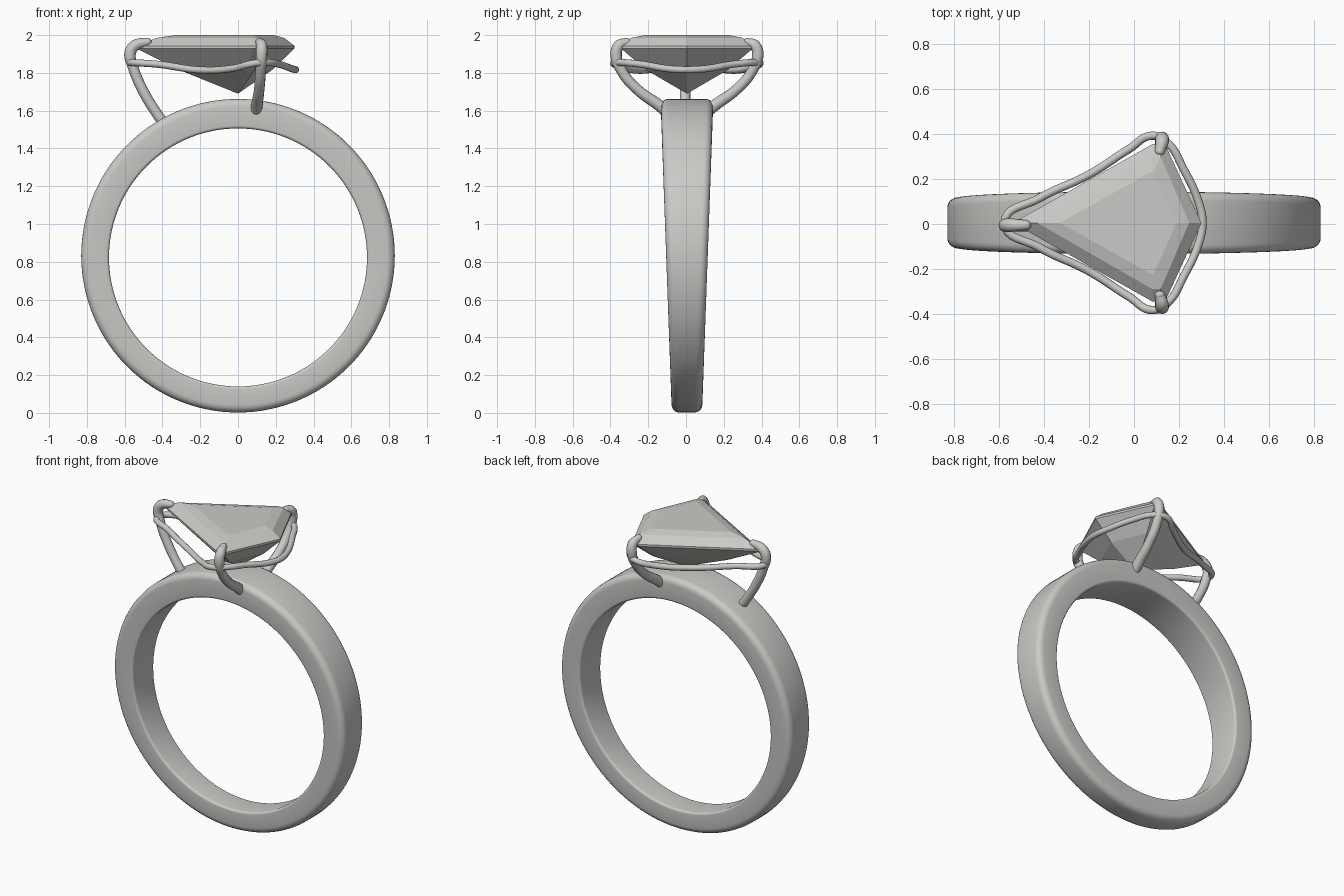
import bpy, bmesh
from math import sin, cos, pi

cube = bpy.data.objects.get("Cube")
if cube:
    bpy.data.objects.remove(cube, do_unlink=True)

MID_Y = 0.005  # plane of symmetry

metal = bpy.data.materials.new("pale_grey")
metal.use_nodes = True
GREY = (0.6, 0.59, 0.57, 1)
metal.diffuse_color = GREY
metal.node_tree.nodes["Principled BSDF"].inputs["Base Color"].default_value = GREY


def activate(obj):
    bpy.ops.object.select_all(action='DESELECT')
    obj.select_set(True)
    bpy.context.view_layer.objects.active = obj


def add_mesh(name, bm, smooth):
    bmesh.ops.recalc_face_normals(bm, faces=bm.faces)
    mesh = bpy.data.meshes.new(name)
    bm.to_mesh(mesh)
    bm.free()
    obj = bpy.data.objects.new(name, mesh)
    bpy.context.collection.objects.link(obj)
    mesh.materials.append(metal)
    if smooth:
        activate(obj)
        bpy.ops.object.shade_smooth_by_angle(angle=pi / 4)
    return obj


def bridge(bm, a, b):
    n = len(a)
    for i in range(n):
        bm.faces.new((a[i], a[(i + 1) % n], b[(i + 1) % n], b[i]))


def tube(name, points, radius, cyclic=False):
    """Smooth round wire; each point is x, y, z, relative thickness."""
    curve = bpy.data.curves.new(name, 'CURVE')
    curve.dimensions = '3D'
    curve.bevel_depth = radius
    curve.bevel_resolution = 4
    curve.resolution_u = 8
    curve.use_fill_caps = True
    spline = curve.splines.new('BEZIER')
    spline.bezier_points.add(len(points) - 1)
    spline.use_cyclic_u = cyclic
    for bp, (x, y, z, w) in zip(spline.bezier_points, points):
        bp.co = (x, y + MID_Y, z)
        bp.radius = w
        bp.handle_left_type = bp.handle_right_type = 'AUTO'
    obj = bpy.data.objects.new(name, curve)
    bpy.context.collection.objects.link(obj)
    curve.materials.append(metal)
    activate(obj)
    bpy.ops.object.convert(target='MESH')
    bpy.ops.object.shade_smooth_by_angle(angle=pi / 3)


def ball(name, x, y, z, radius):
    bm = bmesh.new()
    bmesh.ops.create_uvsphere(bm, u_segments=16, v_segments=10, radius=radius)
    bmesh.ops.translate(bm, verts=bm.verts, vec=(x, y + MID_Y, z))
    add_mesh(name, bm, True)


# Band: rounded cross-section swept round, narrowing towards the bottom
def band_section():
    """Yields radial blend (0 inner, 1 outer), radial inset and side inset."""
    for side in (-1, 1):
        corners = ((0, 0.015), (1, 0.04))
        for blend, r in corners if side < 0 else corners[::-1]:
            for k in range(6):
                a = pi / 2 * k / 5
                if (blend == 0) == (side < 0):
                    a = a if blend == 0 else pi / 2 - a
                else:
                    a = pi / 2 - a
                yield side, blend, r * (1 - cos(a)), r * (1 - sin(a))


section = []
for side, blend, radial, inset in band_section():
    section.append((side, blend, radial, inset))
# order each corner so that the loop runs inner, side, outer, side
ordered = []
for c in range(4):
    pts = section[c * 6:c * 6 + 6]
    rising = c in (0, 2)
    pts.sort(key=lambda p: p[2], reverse=not rising)
    ordered += pts

bm = bmesh.new()
rings = []
STEPS = 128
for i in range(STEPS):
    t = 2 * pi * i / STEPS
    ring = []
    for side, blend, radial, inset in ordered:
        rad = 0.83 - radial if blend else 0.683 + radial
        z = (0.832 if blend else 0.823) + rad * sin(t)
        half = 0.08 + 0.06 * z / 1.66
        ring.append(bm.verts.new((rad * cos(t), MID_Y + side * (half - inset), z)))
    rings.append(ring)
for i in range(STEPS):
    bridge(bm, rings[i], rings[(i + 1) % STEPS])
add_mesh("band", bm, True)


# Gem: kite-shaped step cut with clipped side corners
def kite(bm, left, right, side_x, side_y, clip, z):
    outline = [(left, 0), (side_x - clip, -side_y), (side_x + clip, -side_y),
               (right, 0), (side_x + clip, side_y), (side_x - clip, side_y)]
    return [bm.verts.new((x, y + MID_Y, z)) for x, y in outline]


bm = bmesh.new()
levels = [
    kite(bm, -0.33, 0.19, 0.08, 0.225, 0.008, 2.0),
    kite(bm, -0.43, 0.245, 0.1, 0.295, 0.018, 1.985),
    kite(bm, -0.54, 0.3, 0.11, 0.35, 0.028, 1.943),
    kite(bm, -0.54, 0.3, 0.11, 0.35, 0.028, 1.93),
    kite(bm, -0.31, 0.18, 0.066, 0.215, 0.02, 1.815),
]
bm.faces.new(levels[0])
for upper, lower in zip(levels, levels[1:]):
    bridge(bm, upper, lower)
culet = bm.verts.new((0, MID_Y, 1.69))
last = levels[-1]
for i in range(6):
    bm.faces.new((last[i], last[(i + 1) % 6], culet))
add_mesh("gem", bm, False)

# Prongs: one at the long tip, a mirrored pair at the sides
tip_prong = [(-0.39, -0.01, 1.53, 1), (-0.43, -0.01, 1.585, 1), (-0.505, -0.01, 1.71, 1),
             (-0.555, -0.01, 1.83, 1), (-0.57, -0.01, 1.91, 1.1),
             (-0.54, -0.01, 1.948, 1.05), (-0.48, -0.01, 1.963, 0.8)]
side_prong = [(0.095, 0.1, 1.59, 1.15), (0.1, 0.15, 1.63, 1.1), (0.112, 0.26, 1.71, 1),
              (0.12, 0.345, 1.81, 1), (0.125, 0.375, 1.9, 1.1),
              (0.125, 0.36, 1.945, 1.05), (0.115, 0.32, 1.963, 0.8)]
prongs = {"tip_prong": tip_prong, "back_prong": side_prong,
          "front_prong": [(x, -y, z, w) for x, y, z, w in side_prong]}
for name, points in prongs.items():
    tube(name, points, 0.028)
    ball(name + "_end", *points[-1][:3], 0.0225)

# Gallery rail: closed wire under the gem, linking the prongs
half = [(-0.42, 0.11, 1.845), (-0.2, 0.215, 1.815), (-0.02, 0.33, 1.825), (0.08, 0.388, 1.85),
        (0.15, 0.355, 1.855), (0.22, 0.24, 1.845), (0.285, 0.1, 1.822)]
loop = [(-0.575, 0, 1.855)] + half + [(0.305, 0, 1.817)]
loop += [(x, -y, z) for x, y, z in reversed(half)]
tube("gallery_rail", [(x, y, z, 1) for x, y, z in loop], 0.0185, cyclic=True)
